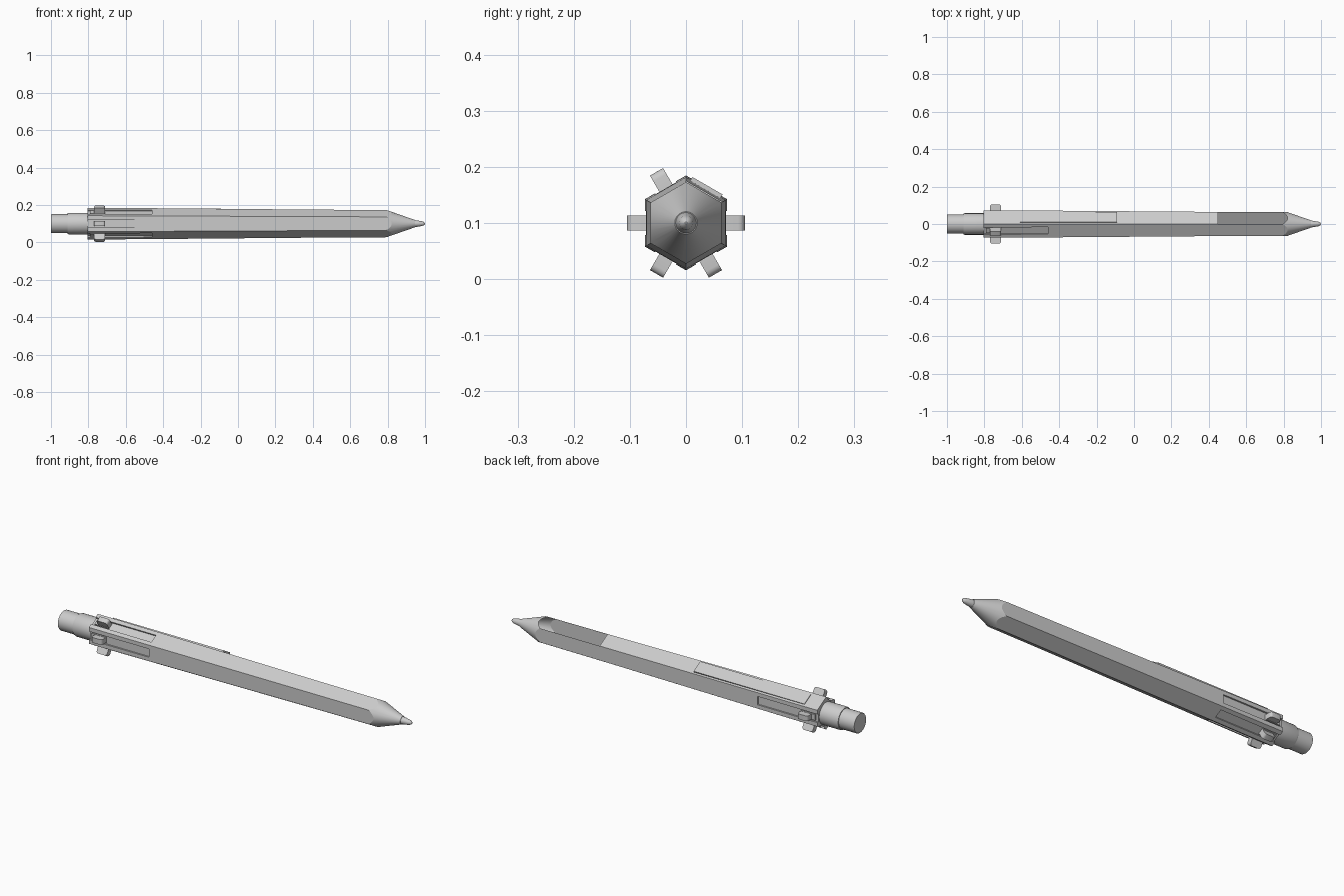
import bpy, bmesh, math
from mathutils import Matrix

if "Cube" in bpy.data.objects:
    bpy.data.objects.remove(bpy.data.objects["Cube"])

ZC = 0.1  # height of the pen axis


def finish(name, bm, smooth=None):
    bmesh.ops.recalc_face_normals(bm, faces=bm.faces)
    me = bpy.data.meshes.new(name)
    bm.to_mesh(me)
    bm.free()
    ob = bpy.data.objects.new(name, me)
    bpy.context.collection.objects.link(ob)
    if smooth:
        bpy.ops.object.select_all(action='DESELECT')
        ob.select_set(True)
        bpy.context.view_layer.objects.active = ob
        bpy.ops.object.shade_smooth_by_angle(angle=math.radians(smooth))
    return ob


def lathe(name, profile, n, smooth=None, offset=0.0):
    """Loft n-sided rings of (x, radius) along the pen axis, capped at both ends."""
    bm = bmesh.new()
    rings = []
    for x, r in profile:
        angs = [offset + 2 * math.pi * i / n for i in range(n)]
        rings.append([bm.verts.new((x, r * math.cos(a), ZC + r * math.sin(a))) for a in angs])
    for a, b in zip(rings, rings[1:]):
        for i in range(n):
            j = (i + 1) % n
            bm.faces.new((a[i], a[j], b[j], b[i]))
    bm.faces.new(rings[0])
    bm.faces.new(rings[-1])
    return finish(name, bm, smooth)


def face_box(name, deg, x0, x1, r0, r1, width, bevel=0.0):
    """Box on the hex face whose outward direction is at the given angle around x."""
    bm = bmesh.new()
    bmesh.ops.create_cube(bm, size=1)
    bmesh.ops.scale(bm, vec=(x1 - x0, r1 - r0, width), verts=bm.verts)
    bmesh.ops.translate(bm, vec=((x0 + x1) / 2, (r0 + r1) / 2, 0), verts=bm.verts)
    if bevel:
        edges = [e for e in bm.edges if all(v.co.y > r1 - 1e-4 for v in e.verts)
                 and abs(e.verts[0].co.x - e.verts[1].co.x) < 1e-5]
        bmesh.ops.bevel(bm, geom=edges, offset=bevel, segments=4, profile=0.5, affect='EDGES')
    m = Matrix.Translation((0, 0, ZC)) @ Matrix.Rotation(math.radians(deg), 4, 'X')
    bmesh.ops.transform(bm, matrix=m, verts=bm.verts)
    return finish(name, bm, 40)


def boolean(ob, cutter, op):
    mod = ob.modifiers.new(cutter.name, 'BOOLEAN')
    mod.operation = op
    mod.object = cutter
    mod.solver = 'EXACT'
    cutter.hide_render = True
    bpy.context.view_layer.objects.active = ob
    bpy.ops.object.modifier_apply(modifier=mod.name)
    bpy.data.objects.remove(cutter)


# Tapering hexagonal barrel, sharpened by a cone so the faces end in arcs
barrel = lathe('barrel', [(-0.805, 0.0845), (-0.66, 0.084), (-0.34, 0.0815), (0.0, 0.0785),
                          (0.45, 0.0745), (0.96, 0.072)], 6, offset=math.pi / 6)
boolean(barrel, lathe('sharpener', [(-0.9, 0.175), (0.5, 0.175), (0.945, 0.02)], 64), 'INTERSECT')

# Slider slots with thumb sliders on five faces
for i, deg in enumerate((0, 120, 180, 240, 300)):
    boolean(barrel, face_box('slot', deg, -0.85, -0.46, 0.064, 0.12, 0.043), 'DIFFERENCE')
    face_box(f'slider_{i + 1}', deg, -0.77, -0.71, 0.06, 0.105, 0.027, 0.012)
    face_box(f'slider_rail_{i + 1}', deg, -0.79, -0.71, 0.06, 0.0715, 0.03)
bpy.ops.object.select_all(action='DESELECT')
barrel.select_set(True)
bpy.context.view_layer.objects.active = barrel
bpy.ops.object.shade_smooth_by_angle(angle=math.radians(15))

# Thin plate on the remaining face
face_box('side_plate', 60, -0.725, -0.09, 0.062, 0.0765, 0.062)

# Writing tip and rear push button
lathe('writing_tip', [(0.92, 0.019), (0.945, 0.0185), (0.96, 0.0165), (0.985, 0.0125),
                      (0.995, 0.008), (1.0, 0.002)], 32, 35)
lathe('rear_collar', [(-0.8, 0.0575), (-0.905, 0.0575), (-0.912, 0.055)], 48, 30)
lathe('push_button', [(-0.9, 0.051), (-0.997, 0.051), (-1.0, 0.049)], 48, 30)
